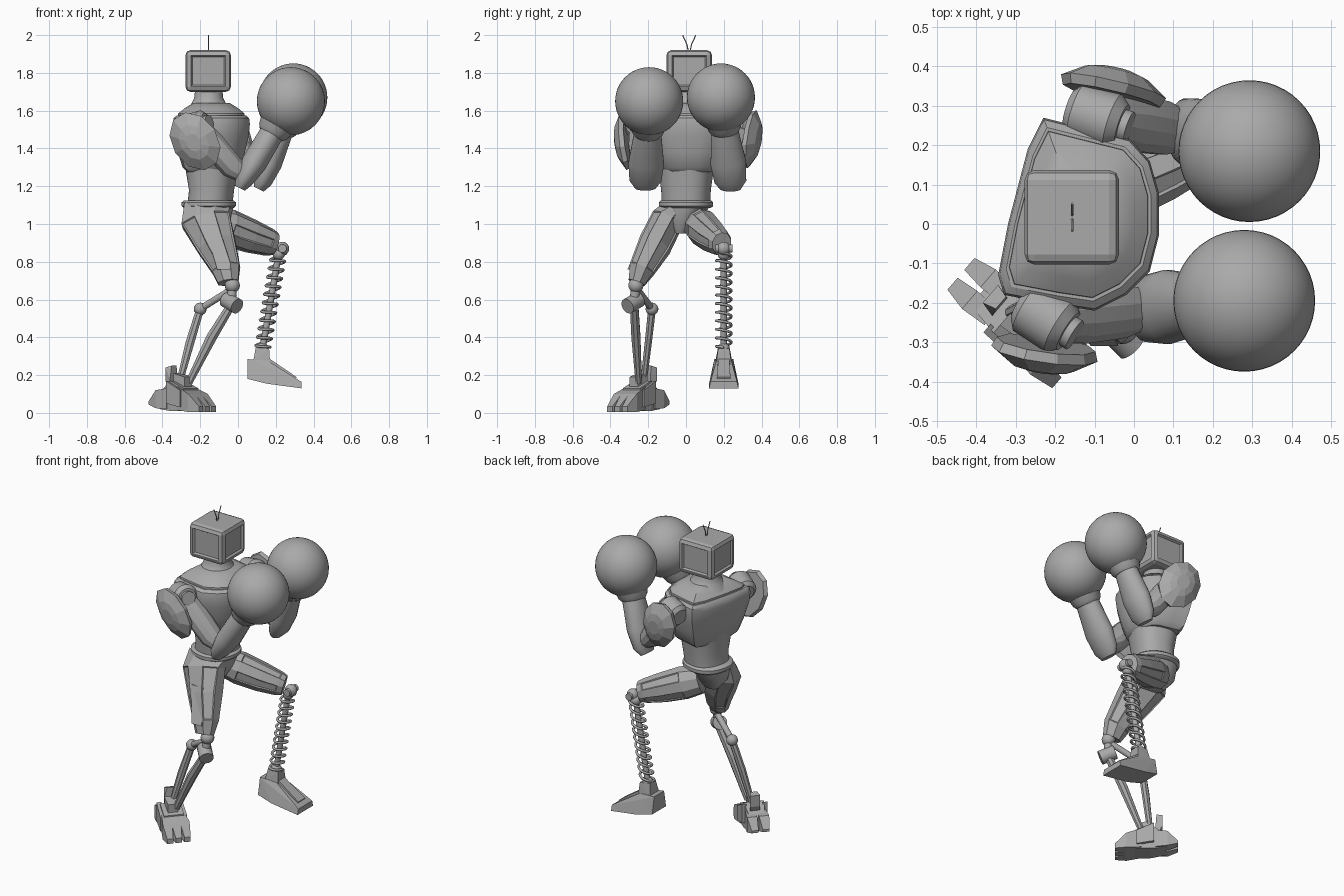
import bpy, bmesh, math
from mathutils import Vector, Matrix

if "Cube" in bpy.data.objects:
    bpy.data.objects.remove(bpy.data.objects["Cube"])

grey = bpy.data.materials.new("plain grey")
grey.use_nodes = True
GREY = (0.4, 0.4, 0.4, 1)
grey.diffuse_color = GREY
grey.node_tree.nodes["Principled BSDF"].inputs["Base Color"].default_value = GREY


def finish(name, bm, smooth=None):
    bmesh.ops.recalc_face_normals(bm, faces=bm.faces)
    me = bpy.data.meshes.new(name)
    bm.to_mesh(me)
    bm.free()
    me.materials.append(grey)
    ob = bpy.data.objects.new(name, me)
    bpy.context.collection.objects.link(ob)
    if smooth:
        bpy.ops.object.select_all(action="DESELECT")
        bpy.context.view_layer.objects.active = ob
        ob.select_set(True)
        bpy.ops.object.shade_smooth_by_angle(angle=math.radians(smooth))


def circle(sides, power=2.0):
    """Unit circle, squarer for a higher power."""
    out = []
    for k in range(sides):
        an = 2 * math.pi * (k + 0.5) / sides
        out.append([math.copysign(abs(t) ** (2 / power), t) for t in (math.cos(an), math.sin(an))])
    return out


def loft(name, stations, side=(0, 1, 0), outline=circle(24), smooth=40, axis=None, panel=0):
    """Skin scaled copies of an outline; each station is (centre, scale along side, scale across)."""
    bm = bmesh.new()
    pts = [Vector(s[0]) for s in stations]
    rings, sides = [], len(outline)
    for i, (c, a, b) in enumerate(stations):
        t = Vector(axis) if axis else pts[min(i + 1, len(pts) - 1)] - pts[max(i - 1, 0)]
        t.normalize()
        u = Vector(side)
        u = (u - t * u.dot(t)).normalized()
        v = t.cross(u)
        rings.append([bm.verts.new(pts[i] + u * a * p + v * b * q) for p, q in outline])
    strips = [[] for k in range(sides)]
    for r, s in zip(rings, rings[1:]):
        for k in range(sides):
            n = (k + 1) % sides
            strips[k].append(bm.faces.new((r[k], r[n], s[n], s[k])))
    bm.faces.new(rings[0][::-1])
    bm.faces.new(rings[-1])
    bmesh.ops.recalc_face_normals(bm, faces=bm.faces)
    if panel:
        for strip in strips[::2]:
            bmesh.ops.inset_region(bm, faces=strip[1:-1], thickness=panel, depth=-panel * 0.7)
    finish(name, bm, smooth)


def rod(name, a, b, r):
    loft(name, [(a, r, r), (b, r, r)], side=(0.3, 0.9, 0.2), outline=circle(16))


def ball(name, c, r, seg=32):
    bm = bmesh.new()
    bmesh.ops.create_uvsphere(bm, u_segments=seg, v_segments=seg // 2, radius=r,
                              matrix=Matrix.Translation(c))
    finish(name, bm, 60)


def hull(name, points):
    bm = bmesh.new()
    for p in points:
        bm.verts.new(p)
    bmesh.ops.convex_hull(bm, input=bm.verts)
    loose = [v for v in bm.verts if not v.link_faces]
    bmesh.ops.delete(bm, geom=loose, context="VERTS")
    finish(name, bm)


def wire(name, points, r):
    cu = bpy.data.curves.new(name, "CURVE")
    cu.dimensions = "3D"
    cu.bevel_depth = r
    cu.bevel_resolution = 2
    cu.use_fill_caps = True
    sp = cu.splines.new("POLY")
    sp.points.add(len(points) - 1)
    for p, q in zip(sp.points, points):
        p.co = (*q, 1)
    cu.materials.append(grey)
    bpy.context.collection.objects.link(bpy.data.objects.new(name, cu))


# Head: bevelled box with a recessed panel on each side
bm = bmesh.new()
bmesh.ops.create_cube(bm, matrix=Matrix.Translation((-0.158, 0.017, 1.81)) @ Matrix.Diagonal((0.24, 0.24, 0.22, 1)))
bmesh.ops.bevel(bm, geom=bm.edges[:], offset=0.025, segments=2, profile=0.5, affect="EDGES")
walls = [f for f in bm.faces if f.calc_area() > 0.02 and abs(f.normal.z) < 0.5]
bmesh.ops.inset_individual(bm, faces=walls, thickness=0.006, depth=0)
bmesh.ops.inset_individual(bm, faces=walls, thickness=0.01, depth=-0.012)
finish("head", bm)
for s in (-1, 1):
    wire("antenna", [(-0.157, 0.017 + s * y, z) for y, z in ((0.005, 1.915), (0.012, 1.95), (0.035, 2.0))], 0.003)

# Torso: angular chest outline, twisted so one shoulder leads
LEAD, UP = (0.27, 0.96, 0), (0, 0, 1)
CHEST = [(-0.09, 0.25), (0.01, 0.225), (0.13, 0.195), (0.18, 0.14), (0.203, 0.06), (0.203, -0.05), (0.18, -0.14),
         (0.12, -0.2), (0.04, -0.24), (-0.06, -0.225), (-0.19, -0.2), (-0.205, -0.15), (-0.18, -0.02), (-0.13, 0.17)]


def trunk(name, rows, power=2.4):
    loft(name, [((x, y, z), a, b) for z, x, y, a, b in rows], side=LEAD, outline=circle(40, power), axis=UP)


def shell(name, rows):
    loft(name, [((-0.14, 0.02, z), s, s) for z, s in rows], side=(1, 0, 0), outline=CHEST, axis=UP, smooth=38)


trunk("waist", [(1.09, -0.15, 0, 0.125, 0.115), (1.18, -0.14, 0, 0.13, 0.115), (1.33, -0.14, 0, 0.15, 0.14)])
shell("chest", [(1.275, 0.62), (1.3, 0.75), (1.38, 0.87), (1.47, 0.97), (1.53, 1), (1.56, 0.98), (1.575, 0.9)])
shell("collar", [(1.54, 0.88), (1.585, 0.86), (1.615, 0.68), (1.64, 0.48)])
trunk("neck", [(1.6, -0.155, 0.015, 0.13, 0.12), (1.64, -0.155, 0.015, 0.095, 0.09),
               (1.67, -0.155, 0.015, 0.076, 0.076), (1.72, -0.155, 0.015, 0.072, 0.072)], 2)
trunk("belt", [(1.085, -0.155, 0, 0.13, 0.13), (1.095, -0.155, 0, 0.142, 0.142), (1.115, -0.155, 0, 0.142, 0.142),
               (1.125, -0.155, 0, 0.13, 0.13)], 2.2)
trunk("pelvis", [(0.95, -0.15, -0.02, 0.035, 0.07), (1.02, -0.16, -0.01, 0.085, 0.12), (1.1, -0.155, 0, 0.125, 0.13)])

# Arms: shoulder, upper arm, forearm, round glove and shoulder pad
for shoulder, aim, elbow, glove, pad, nrm in (
        ((-0.22, -0.24, 1.52), (0.82, -0.5, 0.2), (0.03, -0.215, 1.23), (0.28, -0.195, 1.65),
         (-0.225, -0.315, 1.44), (-0.18, -0.96, -0.15)),
        ((-0.09, 0.27, 1.52), (0.92, -0.3, 0.2), (0.13, 0.235, 1.225), (0.293, 0.185, 1.67),
         (-0.055, 0.335, 1.45), (0.2, 0.97, -0.1))):
    S, E, G, A = Vector(shoulder), Vector(elbow), Vector(glove), Vector(aim)
    loft("shoulder_drum", [(S - A * 0.08, 0.05, 0.05), (S - A * 0.06, 0.072, 0.072), (S + A * 0.04, 0.075, 0.075),
                           (S + A * 0.065, 0.055, 0.055)], outline=circle(20))
    rod("shoulder_cap", S + A * 0.05, S + A * 0.085, 0.042)
    loft("upper_arm", [(S, 0.06, 0.06), (S.lerp(E, 0.35), 0.075, 0.07), (S.lerp(E, 0.75), 0.07, 0.065),
                       (E + Vector((0, 0, 0.03)), 0.05, 0.045)], outline=circle(12), smooth=25)
    loft("forearm", [(E - Vector((0.02, 0, 0.04)), 0.055, 0.03), (E, 0.085, 0.05), (E.lerp(G, 0.22), 0.095, 0.068),
                     (E.lerp(G, 0.55), 0.075, 0.065), (E.lerp(G, 0.66), 0.068, 0.068)])
    loft("glove_cuff", [(E.lerp(G, 0.58), 0.07, 0.07), (E.lerp(G, 0.62), 0.085, 0.085), (E.lerp(G, 0.8), 0.11, 0.11)])
    ball("glove", G, 0.18, 48)
    P, N = Vector(pad), Vector(nrm)
    loft("shoulder_pad", [(P - N * 0.01, 0.155, 0.115), (P + N * 0.015, 0.165, 0.125), (P + N * 0.05, 0.1, 0.075),
                          (P + N * 0.06, 0.05, 0.04)], side=(0.52, 0, -0.85), outline=circle(10), axis=nrm, smooth=None)

# Rear leg: faceted thigh, knee joint and two-strut shin
loft("rear_thigh", [((-0.165, -0.06, 1.09), 0.065, 0.13), ((-0.17, -0.1, 1.02), 0.09, 0.14),
                    ((-0.115, -0.165, 0.89), 0.092, 0.112), ((-0.062, -0.235, 0.76), 0.072, 0.08),
                    ((-0.052, -0.262, 0.69), 0.048, 0.058)], outline=circle(8), smooth=None, panel=0.008)
hull("thigh_plate", [(x, y + dy, z) for dy in (0, -0.035) for x, y, z in
                     ((-0.17, -0.19, 0.96), (-0.09, -0.19, 0.96), (-0.04, -0.275, 0.76), (-0.11, -0.275, 0.76))])
ball("rear_knee", (-0.03, -0.265, 0.675), 0.04, 20)
rod("knee_link", (-0.03, -0.265, 0.67), (-0.035, -0.275, 0.59), 0.025)
rod("knee_drum", (-0.065, -0.25, 0.60), (-0.005, -0.31, 0.565), 0.042)
rod("knee_arm", (-0.04, -0.255, 0.65), (-0.2, -0.18, 0.55), 0.018)
ball("rear_joint", (-0.2, -0.18, 0.55), 0.034, 16)
loft("front_strut", [((-0.03, -0.275, 0.58), 0.024, 0.024), ((-0.14, -0.265, 0.4), 0.026, 0.03),
                     ((-0.26, -0.25, 0.16), 0.018, 0.02)], outline=circle(8), smooth=None)
loft("rear_strut", [((-0.2, -0.18, 0.55), 0.022, 0.022), ((-0.255, -0.2, 0.37), 0.02, 0.025),
                    ((-0.31, -0.225, 0.16), 0.018, 0.018)], outline=circle(8), smooth=None)

# Clawed rear foot, angled outwards
D, W = Vector((0.76, -0.65, 0)), Vector((0.65, 0.76, 0))
F = Vector((-0.295, -0.25, 0))


def foot_part(name, rows):
    """Rows are (forward, sideways centre, half width, bottom, top)."""
    hull(name, [F + D * f + W * (c + s * w) + Vector((0, 0, z))
                for f, c, w, lo, hi in rows for s in (-1, 1) for z in (lo, hi)])


foot_part("foot_body", [(-0.12, 0, 0.045, 0.02, 0.11), (-0.03, 0, 0.06, 0.01, 0.17), (0.06, 0, 0.06, 0.01, 0.13)])
foot_part("ankle", [(-0.03, 0, 0.035, 0.1, 0.21), (0.04, 0, 0.03, 0.1, 0.19)])
for c in (-0.052, 0, 0.052):
    foot_part("toe", [(0.02, c * 0.8, 0.024, 0.015, 0.14), (0.11, c, 0.028, 0.005, 0.1), (0.175, c, 0.018, 0.005, 0.035)])
for s in (-1, 1):
    foot_part("heel_claw", [(-0.06, s * 0.035, 0.025, 0.02, 0.13), (-0.13, s * 0.036, 0.03, 0.025, 0.12),
                            (-0.19, s * 0.033, 0.02, 0.045, 0.06)])
    foot_part("ankle_fin", [(-0.05, s * 0.062, 0.014, 0.05, 0.17), (0.05, s * 0.065, 0.014, 0.03, 0.12)])
foot_part("heel_fin", [(-0.06, 0, 0.03, 0.1, 0.18), (-0.1, 0.01, 0.03, 0.17, 0.24), (-0.065, 0.01, 0.02, 0.22, 0.25)])

# Raised leg: panelled thigh, ball knee and coil shin
loft("raised_thigh", [((-0.14, 0.05, 1.01), 0.075, 0.085), ((-0.05, 0.088, 0.98), 0.092, 0.1),
                      ((0.07, 0.138, 0.935), 0.082, 0.09), ((0.165, 0.178, 0.903), 0.066, 0.074),
                      ((0.195, 0.19, 0.895), 0.055, 0.062)], outline=circle(10), smooth=None, panel=0.007)
ball("raised_knee", (0.235, 0.2, 0.87), 0.036, 20)
rod("knee_pin", (0.235, 0.155, 0.87), (0.235, 0.245, 0.87), 0.022)
top, low = Vector((0.215, 0.2, 0.84)), Vector((0.13, 0.2, 0.34))
rod("coil_rod", top, low, 0.017)
turns, steps = 11, 18
wire("coil", [top.lerp(low, i / (turns * steps)) + Vector((0.04 * math.cos(a), 0.04 * math.sin(a), 0.007 * math.cos(a)))
              for i in range(turns * steps + 1) for a in [2 * math.pi * i / steps]], 0.0075)
for p in (top, low):
    ball("coil_end", p, 0.032, 16)

# Raised foot: wedge boot with a ridge on top
hull("raised_foot", [(x, 0.2 + s * w, z) for s in (-1, 1) for x, w, z in
                     ((0.05, 0.05, 0.285), (0.16, 0.04, 0.275), (0.335, 0.07, 0.165), (0.335, 0.078, 0.13),
                      (0.15, 0.078, 0.155), (0.05, 0.07, 0.18))])
hull("foot_ridge", [(x, 0.2 + s * w, z) for s in (-1, 1) for x, w, z in
                    ((0.12, 0.03, 0.3), (0.17, 0.03, 0.285), (0.31, 0.035, 0.19), (0.3, 0.035, 0.165), (0.12, 0.03, 0.2))])
hull("boot_collar", [(x, 0.2 + s * w, z) for s in (-1, 1) for x, w, z in
                     ((0.095, 0.03, 0.35), (0.165, 0.03, 0.34), (0.17, 0.04, 0.26), (0.08, 0.045, 0.27))])
